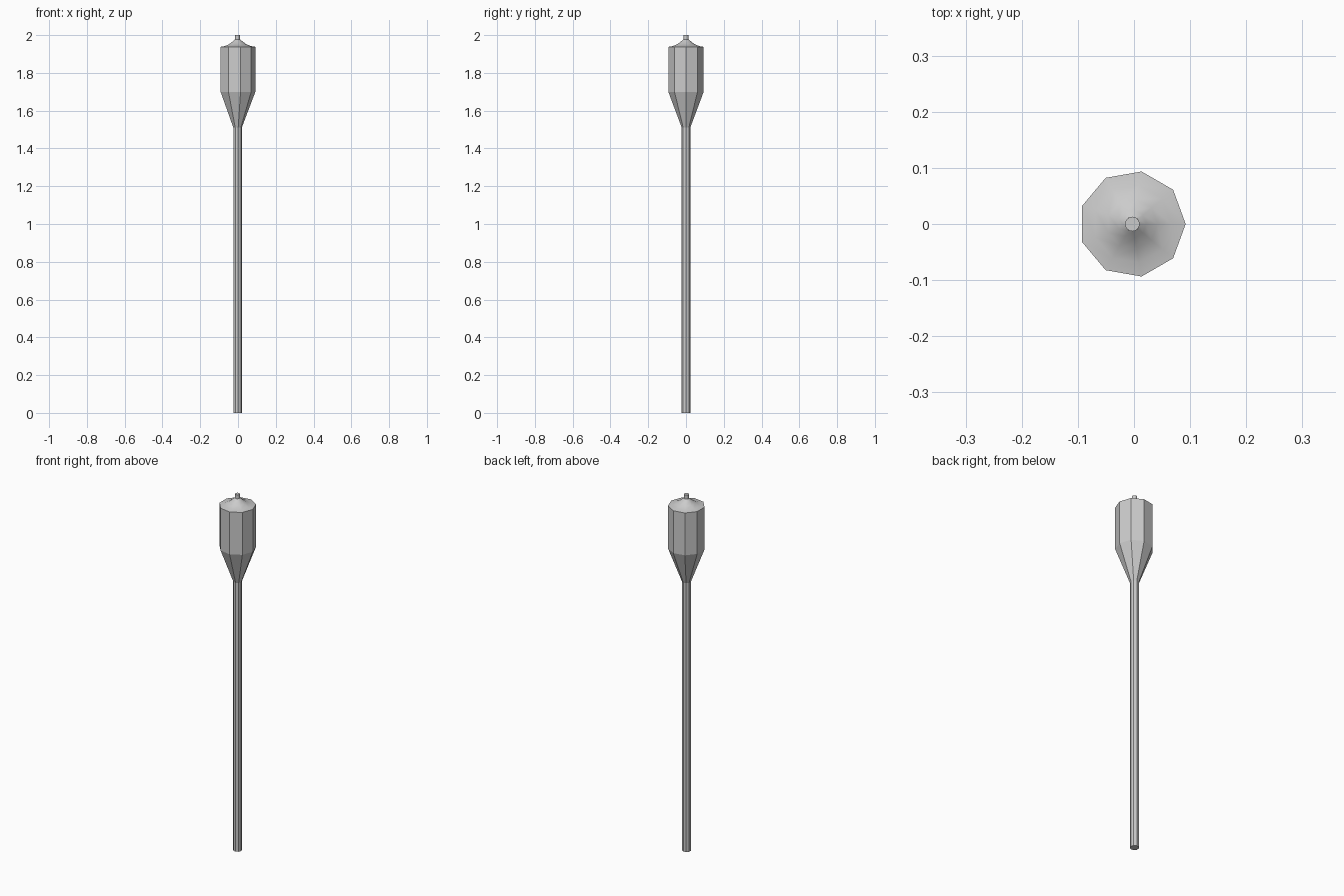
import bpy, bmesh, math

if "Cube" in bpy.data.objects:
    bpy.data.objects.remove(bpy.data.objects["Cube"])

CX = -0.003  # nonagons are lopsided in x, so shift to centre the bounds


def lathe(name, profile, sides, smooth=False):
    """Stack of n-sided rings (radius, z), capped at both ends."""
    bm = bmesh.new()
    rings = []
    for r, z in profile:
        rings.append([bm.verts.new((CX + r * math.cos(2 * math.pi * i / sides),
                                    r * math.sin(2 * math.pi * i / sides), z))
                      for i in range(sides)])
    for a, b in zip(rings, rings[1:]):
        for i in range(sides):
            j = (i + 1) % sides
            bm.faces.new((a[i], a[j], b[j], b[i])).smooth = smooth
    bm.faces.new(rings[0][::-1])
    bm.faces.new(rings[-1])
    mesh = bpy.data.meshes.new(name)
    bm.to_mesh(mesh)
    bm.free()
    obj = bpy.data.objects.new(name, mesh)
    bpy.context.collection.objects.link(obj)
    return obj


# Straight pole
lathe("pole", [(0.023, 0), (0.023, 1.51)], 9)
# Lantern head: flared base and upright walls
lathe("lantern_head", [(0.023, 1.51), (0.095, 1.70), (0.095, 1.938)], 9)
# Shallow concave roof
lathe("roof", [(0.095, 1.938), (0.070, 1.942), (0.045, 1.953),
               (0.025, 1.968), (0.013, 1.978)], 9, smooth=True)
# Small round finial
lathe("finial", [(0.013, 1.97), (0.013, 2.0)], 16, smooth=True)
